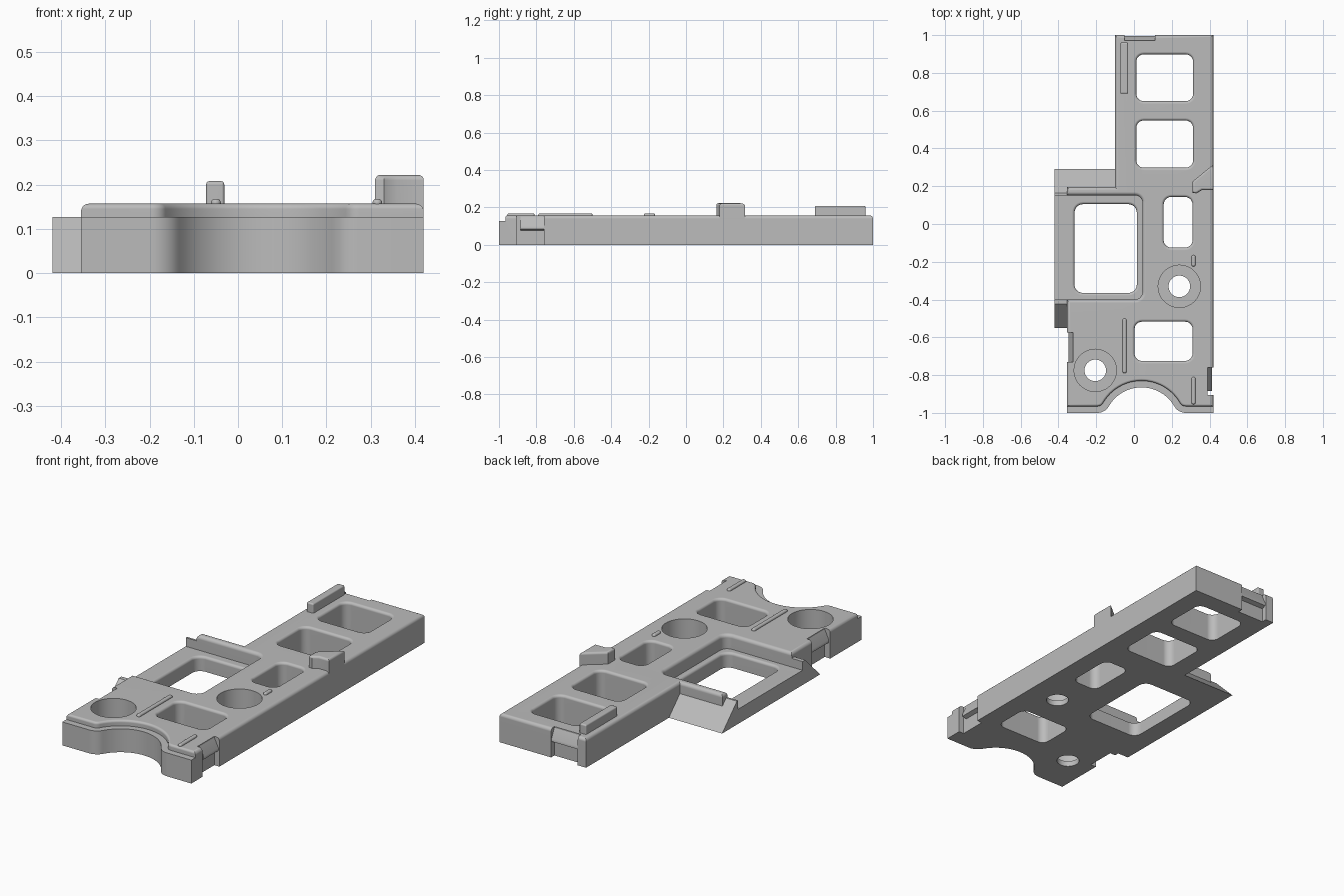
import bpy, bmesh
from math import sin, cos, radians

if "Cube" in bpy.data.objects:
    bpy.data.objects.remove(bpy.data.objects["Cube"])

TOP, FLOOR, LIP = 0.157, 0.08, 0.127     # deck, pocket floor and front lip heights

grey = bpy.data.materials.new("plain_grey")
grey.use_nodes = True
grey.diffuse_color = (0.5, 0.5, 0.5, 1)
for node in grey.node_tree.nodes:
    if node.type == 'BSDF_PRINCIPLED':
        node.inputs["Base Color"].default_value = (0.5, 0.5, 0.5, 1)


def solid(name, rings):
    """Closed solid through rings of 3D points."""
    bm = bmesh.new()
    loops = [[bm.verts.new(p) for p in ring] for ring in rings]
    n = len(loops[0])
    for low, high in zip(loops, loops[1:]):
        for i in range(n):
            j = (i + 1) % n
            bm.faces.new((low[i], low[j], high[j], high[i]))
    bm.faces.new(loops[0][::-1])
    bm.faces.new(loops[-1])
    bmesh.ops.recalc_face_normals(bm, faces=bm.faces)
    mesh = bpy.data.meshes.new(name)
    bm.to_mesh(mesh)
    bm.free()
    mesh.materials.append(grey)
    obj = bpy.data.objects.new(name, mesh)
    bpy.context.collection.objects.link(obj)
    return obj


def grow(pts, d):
    """Offset a counter-clockwise outline outward by d."""
    out = []
    for i, (x, y) in enumerate(pts):
        normals = []
        for a, b in ((pts[i - 1], (x, y)), ((x, y), pts[(i + 1) % len(pts)])):
            dx, dy = b[0] - a[0], b[1] - a[1]
            size = (dx * dx + dy * dy) ** 0.5
            normals.append((dy / size, -dx / size))
        (ax, ay), (bx, by) = normals
        k = d / (1 + ax * bx + ay * by)
        out.append((x + k * (ax + bx), y + k * (ay + by)))
    return out


def loft(name, outline, levels):
    return solid(name, [[(x, y, z) for x, y in grow(outline, d)] for z, d in levels])


def fillet(z, f, sign):
    """Quarter-round levels ending at height z."""
    angles = [radians(90 * i / 5) for i in range(6)]
    return [(z - f + f * sin(a), sign * f * (1 - cos(a))) for a in angles]


def raised(name, outline, bottom, top, f):
    levels = fillet(top, f, -1)
    if bottom < top - f - 0.001:
        levels = [(bottom, 0)] + levels
    return loft(name, outline, levels)


def flared(outline, bottom, top, f):
    """Cutter whose rim is rounded where it breaks the surface."""
    return loft("cutter", outline, [(bottom, 0)] + fillet(top, f, 1) + [(0.4, f)])


def arc(cx, cy, r, start, end, steps):
    span = [radians(start + (end - start) * i / steps) for i in range(steps + 1)]
    return [(cx + r * cos(a), cy + r * sin(a)) for a in span]


def rounded(x0, x1, y0, y1, r, steps=6):
    return (arc(x1 - r, y0 + r, r, -90, 0, steps) + arc(x1 - r, y1 - r, r, 0, 90, steps)
            + arc(x0 + r, y1 - r, r, 90, 180, steps) + arc(x0 + r, y0 + r, r, 180, 270, steps))


def rect(x0, x1, y0, y1):
    return [(x0, y0), (x1, y0), (x1, y1), (x0, y1)]


def combine(target, tool, operation='DIFFERENCE'):
    tool.hide_render = True
    mod = target.modifiers.new("combine", 'BOOLEAN')
    mod.operation, mod.object, mod.solver = operation, tool, 'EXACT'
    bpy.context.view_layer.objects.active = target
    bpy.ops.object.modifier_apply(modifier=mod.name)
    bpy.data.objects.remove(tool)


def front_curve(d):
    """Front edge, left to right, with the blended semicircular bay."""
    return (arc(-0.194, -0.93, 0.07 - d, -90, -30, 8)
            + arc(0.04, -1.065, 0.2 + d, 150, 30, 24)[1:]
            + arc(0.274, -0.93, 0.07 - d, 210, 270, 8)[1:])


# Main frame with rounded upper edge
outline = ([(-0.355, -1)] + front_curve(0)
           + [(0.42, -1), (0.42, 1), (-0.1, 1), (-0.1, 0.195), (-0.355, 0.195)])
frame = raised("frame", outline, 0, TOP, 0.018)

# Side plate with sloping ends
slope = [(-0.55, 0), (0.29, 0), (0.163, LIP), (-0.423, LIP)]
plate = solid("side_plate", [[(x, y, z) for y, z in slope] for x in (-0.42, 0)])
combine(frame, plate, 'UNION')

# Front lip
step = [(-0.6, -1.3), (0.6, -1.3), (0.6, -0.965)] + front_curve(0.035)[::-1] + [(-0.6, -0.965)]
combine(frame, flared(step, LIP, TOP, 0.012))

# Open-sided pocket and its window
combine(frame, flared(rounded(-0.7, 0.045, -0.4, 0.152, 0.04), FLOOR, TOP, 0.018))
combine(frame, flared(rounded(-0.315, 0.015, -0.365, 0.105, 0.045), -0.1, FLOOR, 0.014))

# Deck windows
for x0, x1, y0, y1 in ((0.012, 0.313, 0.65, 0.898), (0.012, 0.313, 0.298, 0.548),
                       (0.157, 0.31, -0.125, 0.143), (0.003, 0.31, -0.725, -0.517)):
    combine(frame, flared(rounded(x0, x1, y0, y1, 0.04), -0.1, TOP, 0.014))

# Counterbored screw holes
for x, y in ((0.24, -0.33), (-0.205, -0.775)):
    for r, z in ((0.112, 0.03), (0.057, -0.1)):
        circle = arc(x, y, r, 0, 360, 48)[:-1]
        combine(frame, loft("cutter", circle, [(z, 0), (0.4, 0)]))

# Clip notches
for box in (rect(-0.05, 0.11, 0.972, 1.2), rect(0.39, 0.6, -0.905, -0.76),
            rect(-0.6, -0.322, -0.73, -0.575)):
    combine(frame, loft("cutter", box, [(-0.1, 0), (0.4, 0)]))

parts = [frame]

# Sloping clip ridges inside the notches
ridge = [(-0.005, 0.075), (0.024, 0.085), (0.024, 0.1), (0, 0.15), (-0.005, 0.15)]
parts.append(solid("back_clip", [[(x, 0.972 + d, z) for d, z in ridge] for x in (-0.05, 0.11)]))
parts.append(solid("left_clip", [[(0.39 + d, y, z) for d, z in ridge] for y in (-0.885, -0.76)]))
parts.append(solid("right_clip", [[(-0.322 - d, y, z) for d, z in ridge] for y in (-0.73, -0.575)]))

# Raised rail, edge tab and small ribs
parts.append(raised("rail", rounded(-0.072, -0.031, 0.69, 0.96, 0.006, 3), 0.15, 0.208, 0.008))
tab = [(0.42, 0.18), (0.42, 0.315), (0.31, 0.225), (0.31, 0.165), (0.33, 0.162), (0.36, 0.18)]
parts.append(raised("edge_tab", tab, 0.139, 0.222, 0.012))
for name, x, y0, y1 in (("middle_rib", 0.315, -0.225, -0.165), ("long_rib", -0.05, -0.79, -0.5),
                        ("front_rib", 0.315, -0.955, -0.81)):
    parts.append(raised(name, rounded(x - 0.011, x + 0.011, y0, y1, 0.0108), 0.15, 0.168, 0.009))

# Smooth shading with crisp corners
for obj in parts:
    bpy.ops.object.select_all(action='DESELECT')
    obj.select_set(True)
    bpy.context.view_layer.objects.active = obj
    bpy.ops.object.shade_smooth_by_angle(angle=radians(32))
    mod = obj.modifiers.new("weighted_normals", 'WEIGHTED_NORMAL')
    mod.keep_sharp = True
